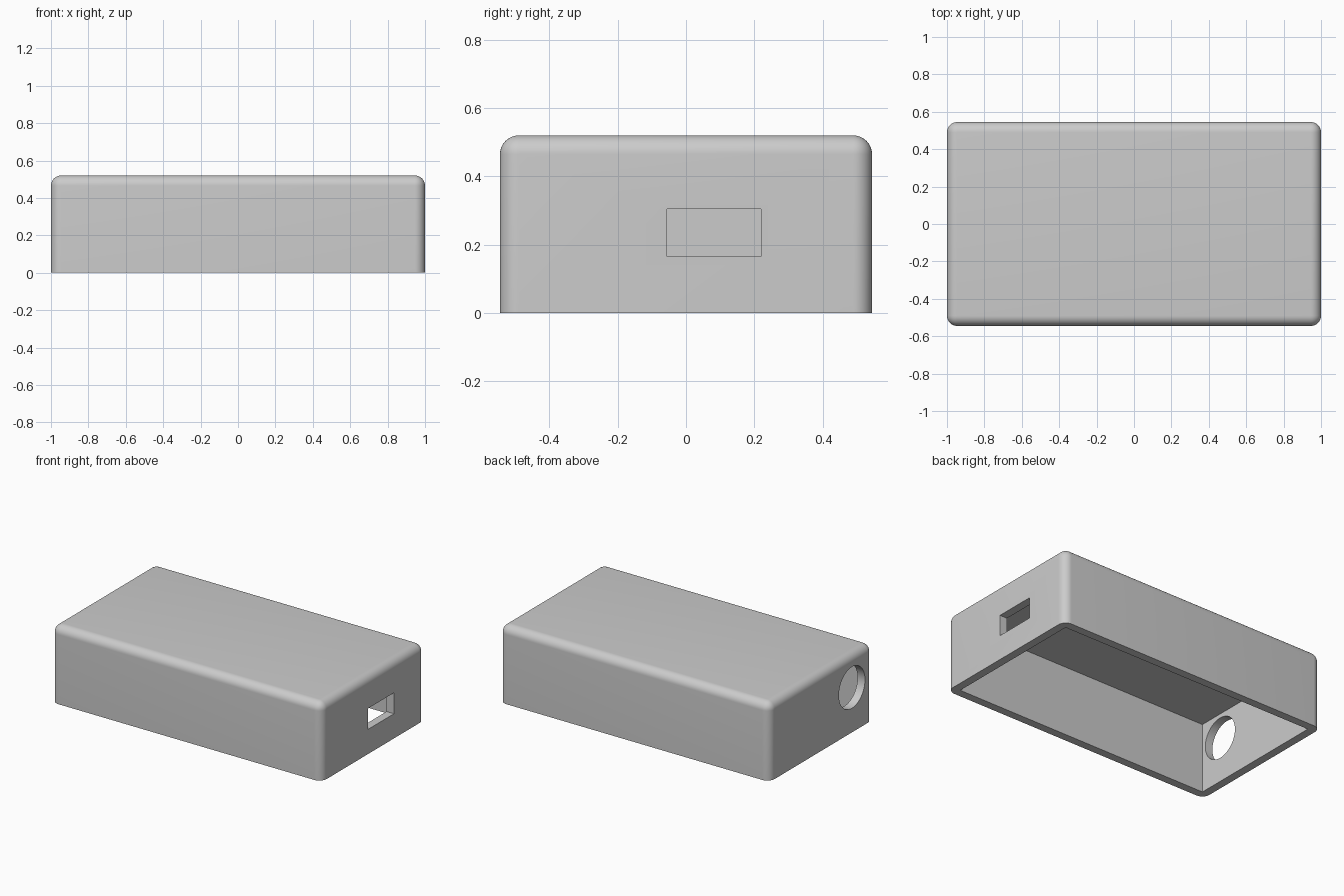
import bpy, bmesh, math

cube = bpy.data.objects.get("Cube")
if cube:
    bpy.data.objects.remove(cube, do_unlink=True)

LENGTH, WIDTH, HEIGHT = 2.0, 1.09, 0.52
WALL = 0.055
FILLET = 0.055

grey = bpy.data.materials.new("plain_grey")
grey.use_nodes = True
grey.diffuse_color = (0.6, 0.6, 0.6, 1)
grey.node_tree.nodes["Principled BSDF"].inputs["Base Color"].default_value = (0.6, 0.6, 0.6, 1)


def add_box(name, low, high):
    centre = [(a + b) / 2 for a, b in zip(low, high)]
    size = [b - a for a, b in zip(low, high)]
    bpy.ops.mesh.primitive_cube_add(size=1, location=centre)
    obj = bpy.context.object
    obj.name = name
    obj.scale = size
    bpy.ops.object.transform_apply(location=True, rotation=True, scale=True)
    return obj


def cut(target, cutter):
    cutter.hide_render = True
    mod = target.modifiers.new("cut", 'BOOLEAN')
    mod.operation = 'DIFFERENCE'
    mod.solver = 'EXACT'
    mod.object = cutter
    bpy.context.view_layer.objects.active = target
    bpy.ops.object.modifier_apply(modifier=mod.name)
    bpy.data.objects.remove(cutter, do_unlink=True)


# Outer shell, rounded everywhere except around the open base
shell = add_box("enclosure_shell", (-LENGTH / 2, -WIDTH / 2, 0), (LENGTH / 2, WIDTH / 2, HEIGHT))
shell.data.materials.append(grey)
bm = bmesh.new()
bm.from_mesh(shell.data)
edges = [e for e in bm.edges if max(v.co.z for v in e.verts) > 0.1]
bmesh.ops.bevel(bm, geom=edges, offset=FILLET, segments=10, profile=0.5, affect='EDGES')
bm.to_mesh(shell.data)
bm.free()

# Hollow interior, open underneath
x, y = LENGTH / 2 - WALL, WIDTH / 2 - WALL
cut(shell, add_box("cavity_cutter", (-x, -y, -0.2), (x, y, HEIGHT - WALL)))

# Rectangular port in the left end
cut(shell, add_box("port_cutter", (0.8, -0.055, 0.165), (1.2, 0.22, 0.305)))

# Round cable hole in the right end
bpy.ops.mesh.primitive_cylinder_add(vertices=64, radius=0.138, depth=0.4,
                                    location=(-1, -0.325, 0.3), rotation=(0, math.pi / 2, 0))
cut(shell, bpy.context.object)

bpy.ops.object.select_all(action='DESELECT')
shell.select_set(True)
bpy.context.view_layer.objects.active = shell
bpy.ops.object.shade_smooth_by_angle(angle=math.radians(30))
